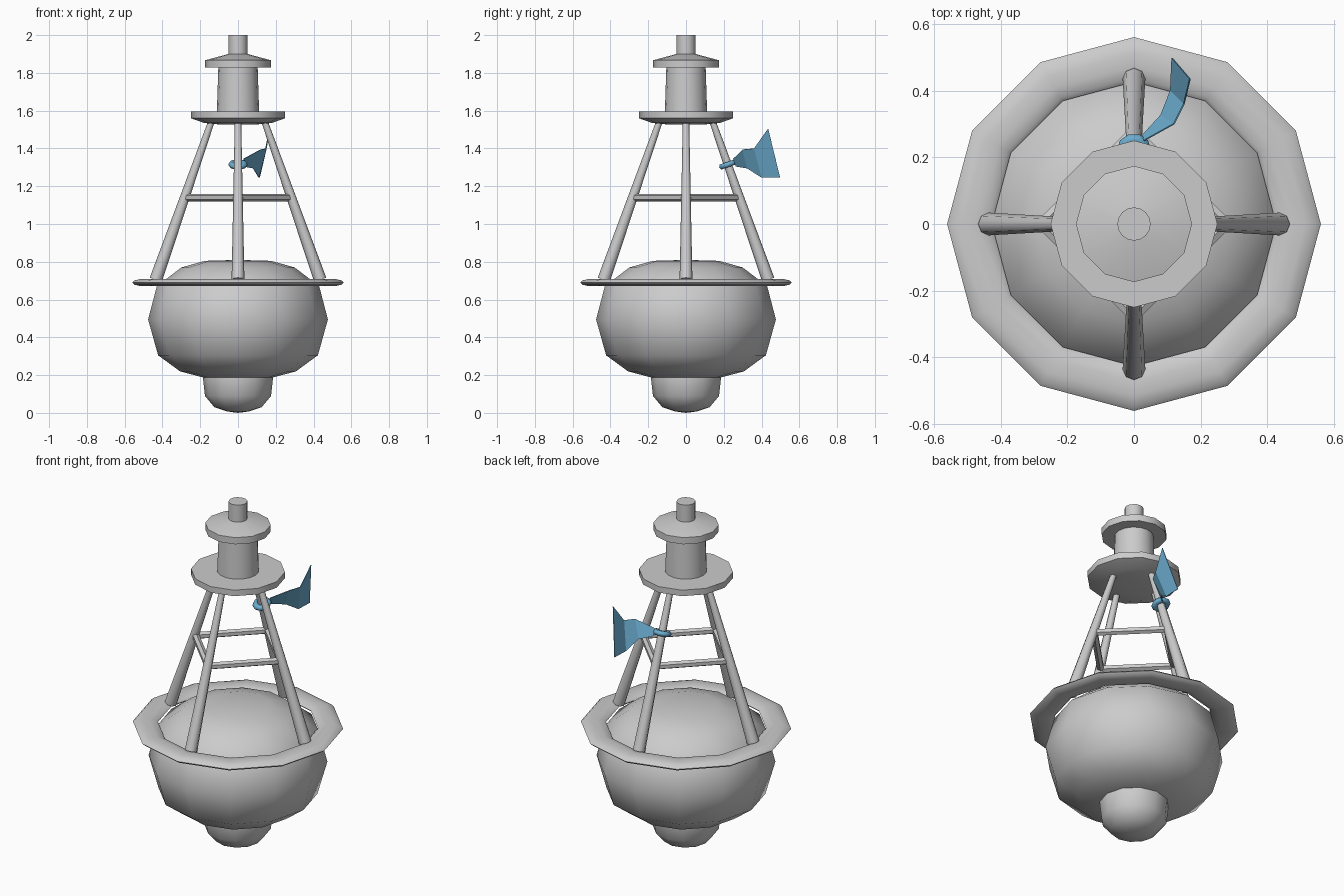
import bpy, bmesh, math
from mathutils import Vector

if "Cube" in bpy.data.objects:
    bpy.data.objects.remove(bpy.data.objects["Cube"], do_unlink=True)


def material(name, rgb):
    m = bpy.data.materials.new(name)
    m.use_nodes = True
    m.diffuse_color = (*rgb, 1)
    m.node_tree.nodes["Principled BSDF"].inputs["Base Color"].default_value = (*rgb, 1)
    return m


grey = material("Pale grey", (0.6, 0.6, 0.6))
blue = material("Ribbon blue", (0.15, 0.42, 0.63))


def finish(name, bm, mat, angle=40):
    bmesh.ops.recalc_face_normals(bm, faces=bm.faces)
    mesh = bpy.data.meshes.new(name)
    bm.to_mesh(mesh)
    bm.free()
    mesh.materials.append(mat)
    ob = bpy.data.objects.new(name, mesh)
    bpy.context.collection.objects.link(ob)
    bpy.ops.object.select_all(action='DESELECT')
    ob.select_set(True)
    bpy.context.view_layer.objects.active = ob
    if angle:
        bpy.ops.object.shade_smooth_by_angle(angle=math.radians(angle))
    return ob


def lathe(name, profile, mat=grey, sides=12, angle=40, closed=False):
    """Spin (radius, height) points round z."""
    bm = bmesh.new()
    verts = [bm.verts.new((r, 0, z)) for r, z in profile]
    for a, b in zip(verts, verts[1:]):
        bm.edges.new((a, b))
    if closed:
        bm.edges.new((verts[-1], verts[0]))
    bmesh.ops.spin(bm, geom=bm.verts[:] + bm.edges[:], axis=(0, 0, 1), cent=(0, 0, 0),
                   angle=math.tau, steps=sides)
    bmesh.ops.remove_doubles(bm, verts=bm.verts, dist=0.0005)
    return finish(name, bm, mat, angle)


def rod(name, start, end, r1, r2, sides=8):
    start, end = Vector(start), Vector(end)
    bm = bmesh.new()
    bmesh.ops.create_cone(bm, cap_ends=True, segments=sides, radius1=r1, radius2=r2,
                          depth=(end - start).length)
    ob = finish(name, bm, grey, 50)
    ob.location = (start + end) / 2
    ob.rotation_euler = (end - start).to_track_quat('Z', 'Y').to_euler()
    return ob


def oval(radius, centre, rx, rz, count):
    return [(radius + rx * math.cos(i * math.tau / count),
             centre + rz * math.sin(i * math.tau / count)) for i in range(count)]


# Float and its weighted foot
lathe("float_body", [(0, 0.81), (0.175, 0.805), (0.3, 0.77), (0.43, 0.67), (0.476, 0.495),
                     (0.423, 0.305), (0.307, 0.22), (0.175, 0.185), (0, 0.18)], angle=60)
lathe("foot_weight", [(0, 0.24), (0.185, 0.22), (0.185, 0.18), (0.175, 0.09), (0.125, 0.03),
                      (0.06, 0.008), (0, 0)], angle=60)

# Bumper ring
lathe("bumper_ring", oval(0.493, 0.69, 0.067, 0.02, 10), angle=70, closed=True)

# Four tapered legs and the braces between them
for i in range(4):
    a, b = i * math.pi / 2, (i + 1) * math.pi / 2
    out = Vector((math.cos(a), math.sin(a), 0))
    nxt = Vector((math.cos(b), math.sin(b), 0))
    rod("leg", out * 0.435 + Vector((0, 0, 0.705)), out * 0.14 + Vector((0, 0, 1.545)), 0.034, 0.017)
    up = Vector((0, 0, 1.14))
    rod("brace", out * 0.275 + up, nxt * 0.275 + up, 0.02, 0.02, 6)

# Lantern platform, lantern, cap and chimney
lathe("platform", [(0, 1.595), (0.25, 1.595), (0.25, 1.56), (0.18, 1.535), (0.09, 1.526), (0, 1.526)])
lathe("lantern", [(0, 1.59), (0.112, 1.59), (0.104, 1.835), (0, 1.835)], sides=16)
lathe("cap", [(0, 1.828), (0.174, 1.828), (0.174, 1.867), (0.05, 1.9), (0, 1.9)])
lathe("chimney", [(0, 1.89), (0.05, 1.89), (0.05, 2), (0, 2)], sides=16)

# Ribbon tied to the back leg
knot = lathe("ribbon_knot", oval(0.034, 0, 0.018, 0.016, 6), blue, 10, 70, True)
knot.location = (0, 0.222, 1.315)
knot.rotation_euler.x = math.atan2(0.295, 0.84)

top = [(0.03, 0.25, 1.345), (0.12, 0.3, 1.394), (0.15, 0.36, 1.4), (0.168, 0.435, 1.505)]
low = [(0.025, 0.265, 1.305), (0.08, 0.325, 1.295), (0.11, 0.4, 1.246), (0.114, 0.498, 1.246)]
bm = bmesh.new()
upper = [bm.verts.new(p) for p in top]
lower = [bm.verts.new(p) for p in low]
for i in range(3):
    bm.faces.new((upper[i], upper[i + 1], lower[i + 1], lower[i]))
tail = finish("ribbon_tail", bm, blue, 0)
thick = tail.modifiers.new("Thickness", 'SOLIDIFY')
thick.thickness = 0.004
thick.offset = 0
